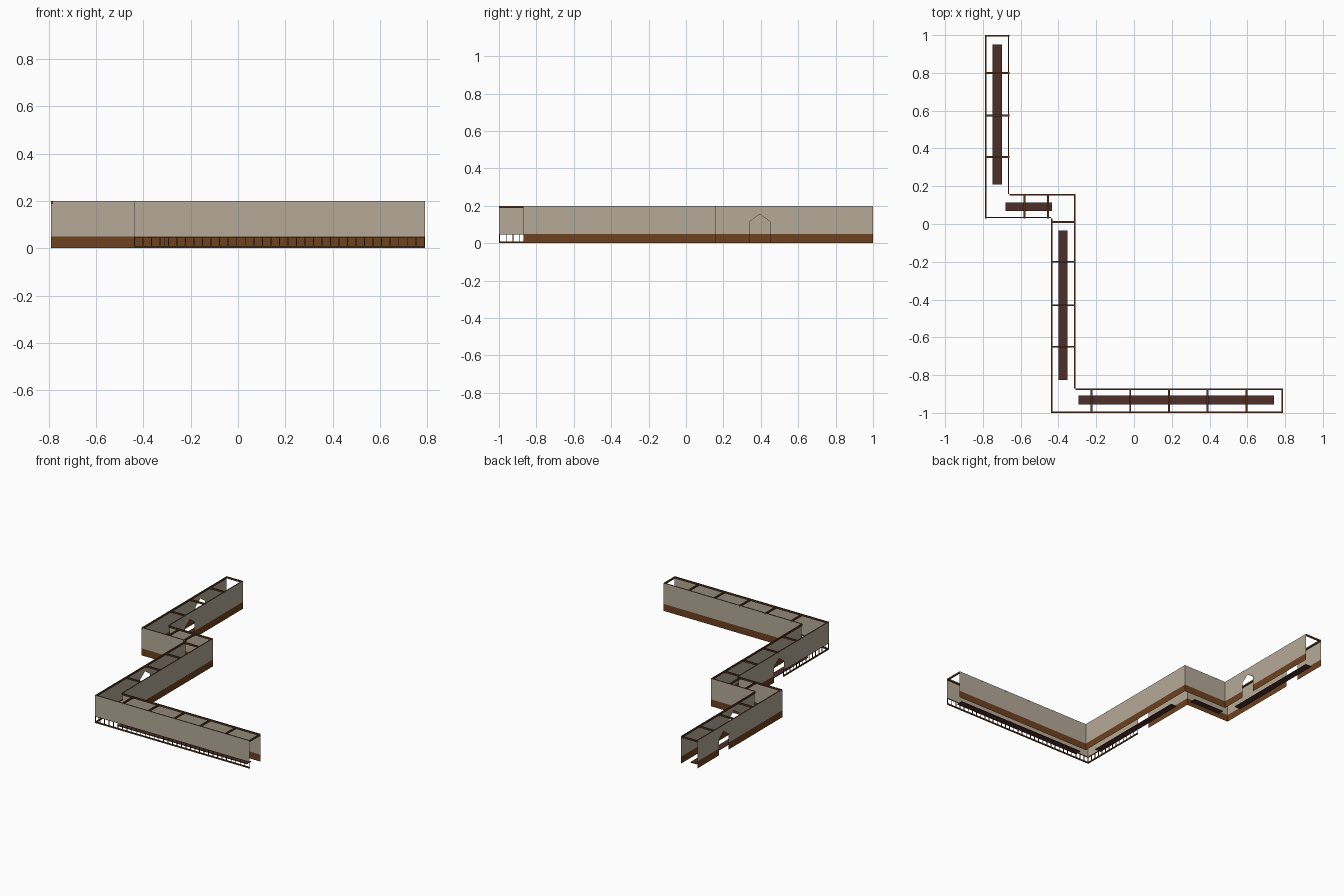
import bpy
import bmesh
from mathutils import Vector, Matrix

cube = bpy.data.objects.get("Cube")
if cube:
    bpy.data.objects.remove(cube, do_unlink=True)


def material(name, color):
    m = bpy.data.materials.new(name)
    m.use_nodes = True
    m.diffuse_color = (*color, 1)
    m.node_tree.nodes["Principled BSDF"].inputs["Base Color"].default_value = (*color, 1)
    return m


PLASTER = material("cream plaster", (0.46, 0.40, 0.31))
PANEL = material("brown wainscot", (0.155, 0.053, 0.014))
TIMBER = material("dark timber", (0.10, 0.037, 0.012))
RUG = material("maroon rug", (0.076, 0.028, 0.021))

HEIGHT, DADO = 0.2, 0.05
SPRING, APEX, DOOR_HALF = 0.115, 0.155, 0.055
TRIM = 0.008


def make_object(name, bm, *mats):
    mesh = bpy.data.meshes.new(name)
    bm.to_mesh(mesh)
    bm.free()
    for m in mats:
        mesh.materials.append(m)
    obj = bpy.data.objects.new(name, mesh)
    bpy.context.collection.objects.link(obj)
    return obj


def add_box(bm, lo, hi):
    lo, hi = Vector(lo), Vector(hi)
    mat = Matrix.Translation((lo + hi) / 2) @ Matrix.Diagonal((*(hi - lo), 1))
    bmesh.ops.create_cube(bm, size=1, matrix=mat)


def wall_frame(p, q):
    """Matrix with x along the wall, y into the corridor, z up."""
    d = (Vector(q) - Vector(p)).normalized()
    return Matrix(((d.x, -d.y, 0, p[0]), (d.y, d.x, 0, p[1]), (0, 0, 1, 0), (0, 0, 0, 1)))


def build_wall(name, p, q, door=None, rail_from=None):
    length = (Vector(q) - Vector(p)).length
    bm = bmesh.new()

    def sheet(points):
        face = bm.faces.new([bm.verts.new((u, 0, z)) for u, z in points])
        face.material_index = int(face.calc_center_median().z < DADO)

    # Full-height pieces either side of the doorway
    spans = [(0, length)]
    if door:
        a, b = door - DOOR_HALF, door + DOOR_HALF
        spans = [(0, a), (b, length)]
        # Pointed head of the doorway
        for side in (a, b):
            sheet([(side, SPRING), (door, APEX), (door, HEIGHT), (side, HEIGHT)])
    for a, b in spans:
        sheet([(a, DADO), (b, DADO), (b, HEIGHT), (a, HEIGHT)])
        if rail_from is None or a < rail_from:
            sheet([(a, 0), (b, 0), (b, DADO), (a, DADO)])
    bmesh.ops.remove_doubles(bm, verts=bm.verts, dist=0.0001)
    bm.transform(wall_frame(p, q))
    make_object(name, bm, PLASTER, PANEL)

    # Open balustrade in place of the wainscot
    if rail_from is not None:
        bm = bmesh.new()
        add_box(bm, (rail_from, 0, 0), (length, 0.006, 0.01))
        add_box(bm, (rail_from, 0, DADO - 0.004), (length, 0.006, DADO))
        count = round((length - rail_from) / 0.036)
        for i in range(count + 1):
            u = rail_from + 0.002 + (length - rail_from - 0.004) * i / count
            add_box(bm, (u - 0.002, 0.001, 0.01), (u + 0.002, 0.005, DADO - 0.004))
        bm.transform(wall_frame(p, q))
        make_object(name + "_balustrade", bm, TIMBER)


# Corridor outline, counter-clockwise: start corner, wall name, door, balustrade start
OUTLINE = [
    ((-0.44, -1.0), "front_wall", None, 0),
    ((0.79, -1.0), None, None, None),
    ((0.79, -0.87), "front_inner_wall", None, None),
    ((-0.31, -0.87), "middle_left_wall", None, None),
    ((-0.31, 0.16), "link_back_wall", None, None),
    ((-0.66, 0.16), "rear_left_wall", 0.235, None),
    ((-0.66, 1.0), None, None, None),
    ((-0.79, 1.0), "rear_right_wall", 0.30, None),
    ((-0.79, 0.03), "link_front_wall", None, None),
    ((-0.44, 0.03), "middle_right_wall", 0.46, 0.515),
]

trim = bmesh.new()
for i, (p, name, door, rail) in enumerate(OUTLINE):
    q = OUTLINE[(i + 1) % len(OUTLINE)][0]
    if name:
        build_wall(name, p, q, door, rail)
    # Top plate along the inside of each wall and across the open ends
    piece = bmesh.new()
    add_box(piece, (0, 0.0005, HEIGHT - 0.012), ((Vector(q) - Vector(p)).length, TRIM, HEIGHT))
    piece.transform(wall_frame(p, q))
    temp = bpy.data.meshes.new("trim_piece")
    piece.to_mesh(temp)
    piece.free()
    trim.from_mesh(temp)
    bpy.data.meshes.remove(temp)
make_object("top_plates", trim, TIMBER)

# Ceiling cross beams
beams = bmesh.new()
HALF = 0.005


def beams_across_y(xs, y0, y1):
    for x in xs:
        add_box(beams, (x - HALF, y0, HEIGHT - 0.012), (x + HALF, y1, HEIGHT - 0.001))


def beams_across_x(ys, x0, x1):
    for y in ys:
        add_box(beams, (x0, y - HALF, HEIGHT - 0.012), (x1, y + HALF, HEIGHT - 0.001))


beams_across_y([-0.225 + 0.205 * i for i in range(5)], -1.0, -0.87)
beams_across_y([-0.58, -0.455], 0.03, 0.16)
beams_across_x([-0.65, -0.43, -0.2, 0.01], -0.44, -0.31)
beams_across_x([0.355, 0.575, 0.8], -0.79, -0.66)
make_object("cross_beams", beams, TIMBER)

# Floor runners
for name, lo, hi in [
    ("front_rug", (-0.295, -0.955), (0.74, -0.907)),
    ("middle_rug", (-0.40, -0.825), (-0.353, -0.035)),
    ("link_rug", (-0.68, 0.07), (-0.433, 0.115)),
    ("rear_rug", (-0.748, 0.21), (-0.70, 0.95)),
]:
    bm = bmesh.new()
    add_box(bm, (*lo, 0), (*hi, 0.004))
    make_object(name, bm, RUG)
